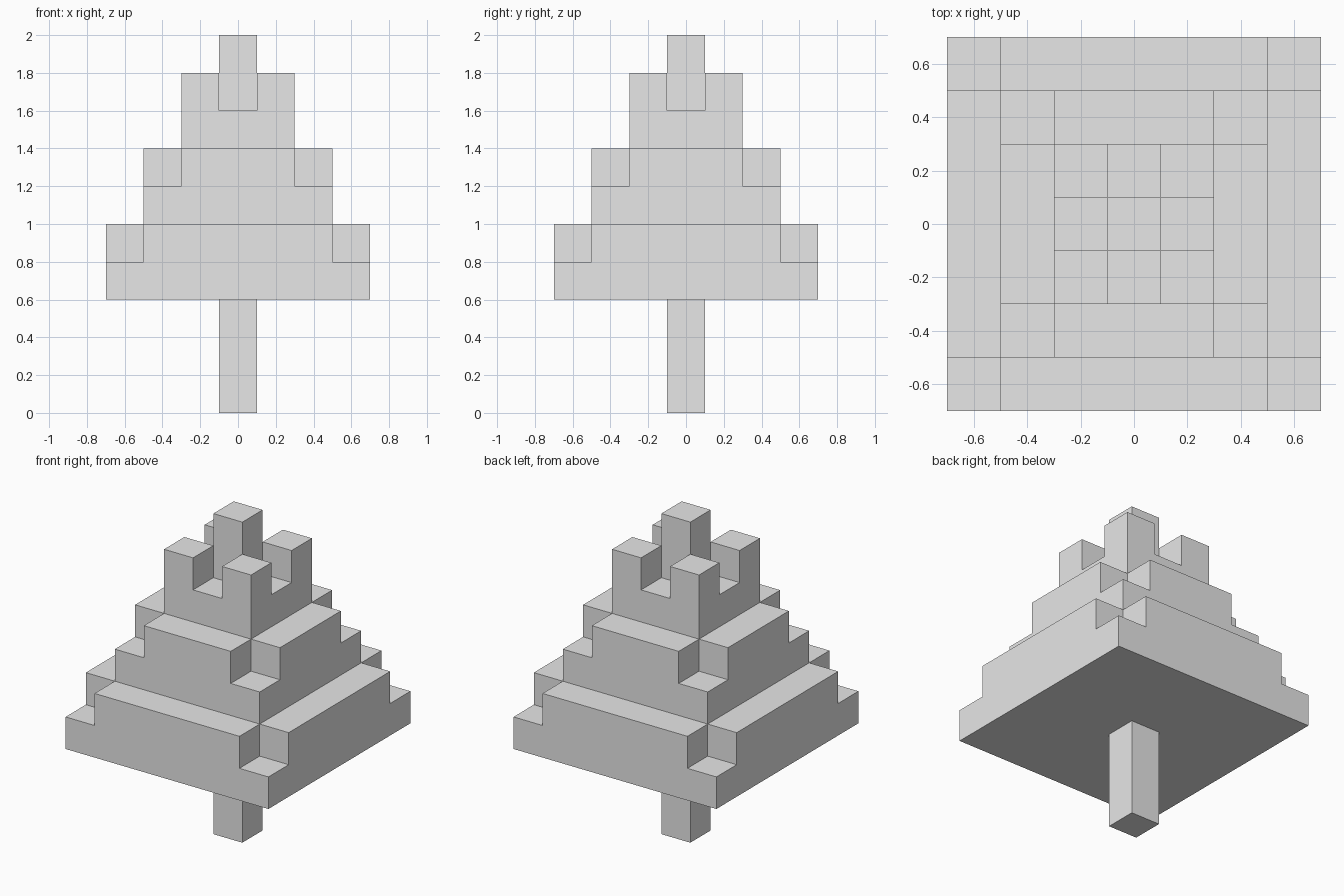
import bpy
import bmesh
from mathutils import Matrix, Vector

old = bpy.data.objects.get("Cube")
if old:
    bpy.data.objects.remove(old, do_unlink=True)

STEP = 0.2

# One plain grey for the whole tree
grey = bpy.data.materials.new("light_grey")
grey.use_nodes = True
grey.diffuse_color = (0.8, 0.8, 0.8, 1)
grey.node_tree.nodes["Principled BSDF"].inputs["Base Color"].default_value = (0.8, 0.8, 0.8, 1)


def box(half, bottom, top):
    """Square block centred on the z axis."""
    bm = bmesh.new()
    size = Matrix.Diagonal((2 * half, 2 * half, top - bottom, 1))
    place = Matrix.Translation((0, 0, (bottom + top) / 2))
    bmesh.ops.create_cube(bm, size=1, matrix=place @ size)
    return bm


def score(bm, inner):
    """Cut the block into a three by three plan."""
    for axis in (Vector((1, 0, 0)), Vector((0, 1, 0))):
        for side in (-1, 1):
            geom = bm.verts[:] + bm.edges[:] + bm.faces[:]
            bmesh.ops.bisect_plane(bm, geom=geom, plane_co=axis * side * inner, plane_no=axis)


def raise_cells(bm, level, inner, kinds, height):
    """Raise top cells; kind is 0 for centre, 1 for edge, 2 for corner."""
    cells = []
    for face in bm.faces:
        c = face.calc_center_median()
        kind = (abs(c.x) > inner) + (abs(c.y) > inner)
        if face.normal.z > 0.9 and abs(c.z - level) < 0.001 and kind in kinds:
            cells.append(face)
    new = bmesh.ops.extrude_face_region(bm, geom=cells)["geom"]
    verts = [g for g in new if isinstance(g, bmesh.types.BMVert)]
    bmesh.ops.translate(bm, verts=verts, vec=(0, 0, height))
    bm.normal_update()


def finish(name, bm):
    """Merge flat faces and make the object."""
    bmesh.ops.dissolve_limit(bm, angle_limit=0.01, verts=bm.verts[:], edges=bm.edges[:])
    bmesh.ops.recalc_face_normals(bm, faces=bm.faces[:])
    mesh = bpy.data.meshes.new(name)
    bm.to_mesh(mesh)
    bm.free()
    mesh.materials.append(grey)
    bpy.context.collection.objects.link(bpy.data.objects.new(name, mesh))


# Trunk
finish("trunk", box(0.1, 0, 0.6))

# Two wide branch tiers with notched corners
for name, half, bottom in (("lower_branches", 0.7, 0.6), ("middle_branches", 0.5, 1.0)):
    level = bottom + STEP
    inner = half - STEP
    bm = box(half, bottom, level)
    score(bm, inner)
    bm.normal_update()
    raise_cells(bm, level, inner, (0, 1), STEP)
    finish(name, bm)

# Crown with four corner posts and a taller centre post
bm = box(0.3, 1.4, 1.6)
score(bm, 0.1)
bm.normal_update()
raise_cells(bm, 1.6, 0.1, (2,), STEP)
raise_cells(bm, 1.6, 0.1, (0,), 2 * STEP)
finish("crown", bm)
